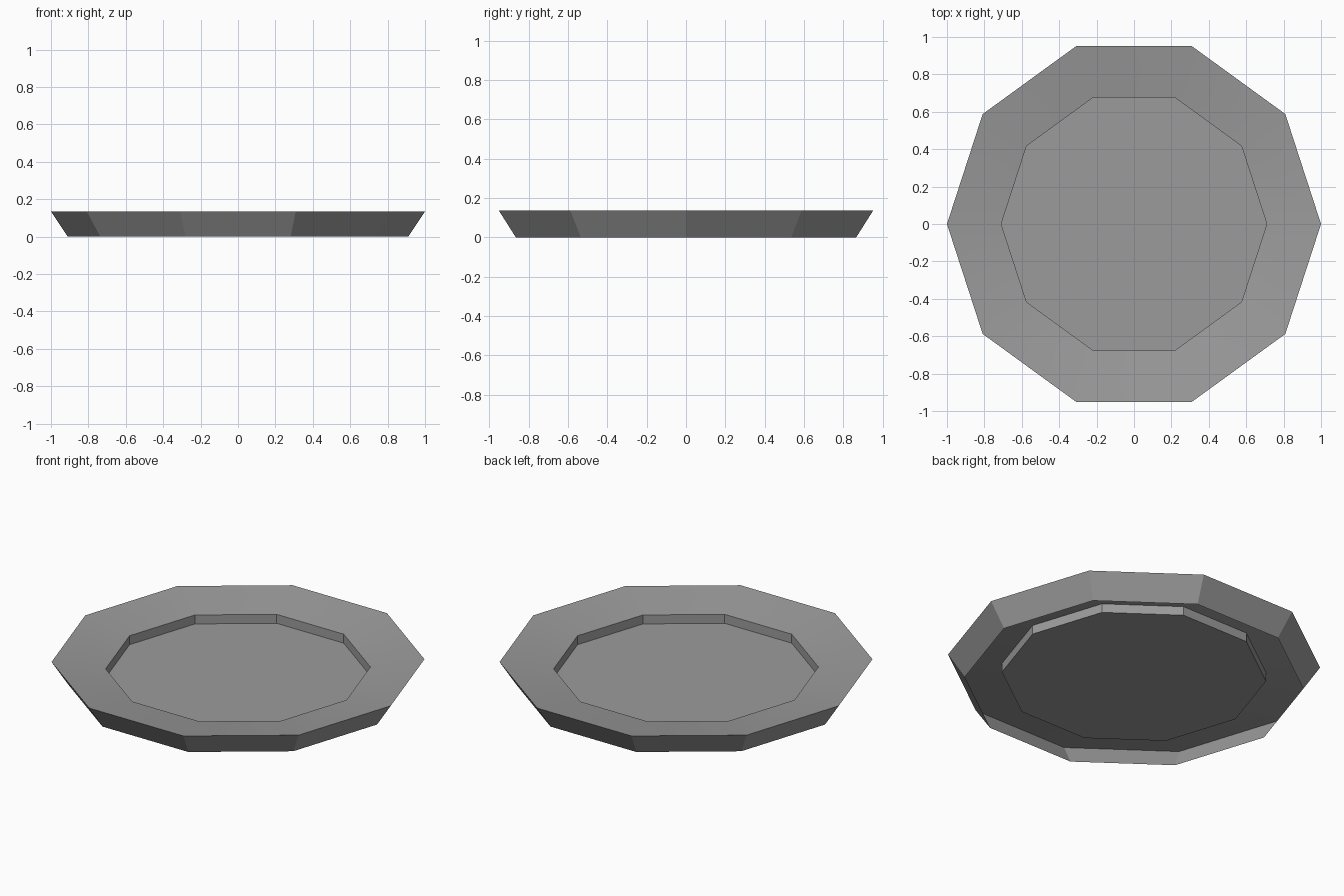
import bpy, bmesh, math

cube = bpy.data.objects.get("Cube")
if cube:
    bpy.data.objects.remove(cube, do_unlink=True)

SIDES = 10

# Single flat colour
grey = bpy.data.materials.new("stone grey")
grey.use_nodes = True
colour = (0.33, 0.33, 0.33, 1)
grey.diffuse_color = colour
grey.node_tree.nodes["Principled BSDF"].inputs["Base Color"].default_value = colour

# Radius and height, from the foot over the sloping rim to the floor
profile = [(0.91, 0), (1, 0.135), (0.71, 0.092), (0.71, 0.039)]


def ring(bm, radius, z):
    angles = [math.tau * i / SIDES for i in range(SIDES)]
    return [bm.verts.new((radius * math.cos(a), radius * math.sin(a), z)) for a in angles]


# Thin ten-sided dish, open underneath
bm = bmesh.new()
rings = [ring(bm, r, z) for r, z in profile]
for a, b in zip(rings, rings[1:]):
    for i in range(SIDES):
        j = (i + 1) % SIDES
        bm.faces.new((a[i], a[j], b[j], b[i]))
bm.faces.new(rings[-1])  # sunken floor

mesh = bpy.data.meshes.new("plate")
bm.to_mesh(mesh)
bm.free()
mesh.materials.append(grey)
plate = bpy.data.objects.new("plate", mesh)
bpy.context.collection.objects.link(plate)

# Smooth outer slope and rim, crisp recess
bpy.ops.object.select_all(action="DESELECT")
plate.select_set(True)
bpy.context.view_layer.objects.active = plate
bpy.ops.object.shade_smooth_by_angle(angle=math.radians(30))
